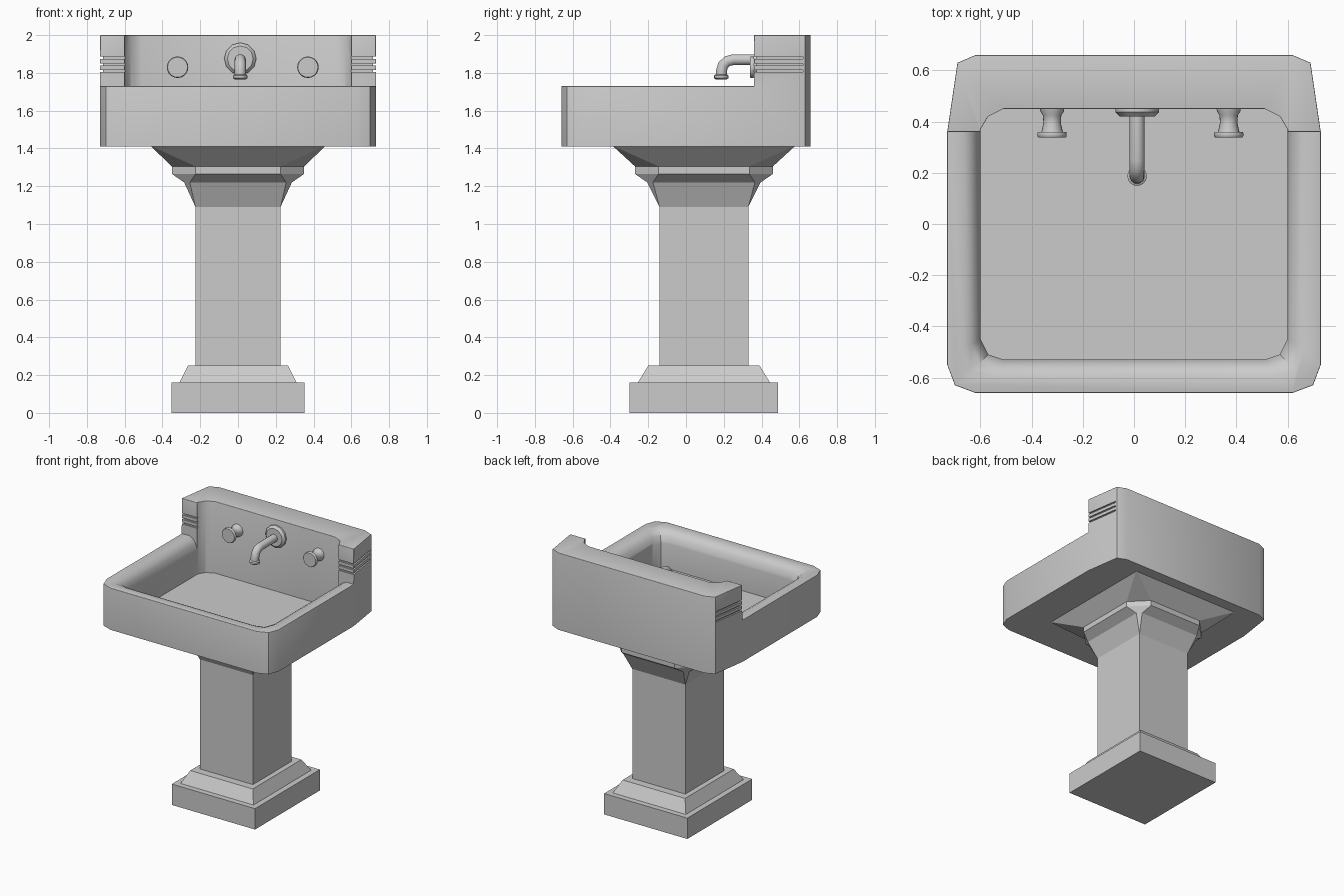
import bpy, bmesh, math

if "Cube" in bpy.data.objects:
    bpy.data.objects.remove(bpy.data.objects["Cube"])


def loft(name, rings, smooth=30):
    """Closed solid skinned through equal-length rings of 3D points."""
    bm = bmesh.new()
    loops = [[bm.verts.new(p) for p in r] for r in rings]
    n = len(loops[0])
    for a, b in zip(loops, loops[1:]):
        for i in range(n):
            j = (i + 1) % n
            bm.faces.new((a[i], a[j], b[j], b[i]))
    bm.faces.new(loops[0][::-1])
    bm.faces.new(loops[-1])
    bmesh.ops.remove_doubles(bm, verts=bm.verts, dist=1e-5)
    bmesh.ops.recalc_face_normals(bm, faces=bm.faces)
    me = bpy.data.meshes.new(name)
    bm.to_mesh(me)
    bm.free()
    ob = bpy.data.objects.new(name, me)
    bpy.context.collection.objects.link(ob)
    shade(ob, smooth)
    return ob


def shade(ob, angle):
    bpy.ops.object.select_all(action='DESELECT')
    ob.select_set(True)
    bpy.context.view_layer.objects.active = ob
    if angle:
        bpy.ops.object.shade_smooth_by_angle(angle=math.radians(angle))


def prism(name, outline, z0, z1):
    return loft(name, [[(x, y, z) for x, y in outline] for z in (z0, z1)], 0)


def mirrored(half):
    """Right half outline (front to back) completed across x = 0."""
    return half + [(-x, y) for x, y in reversed(half)]


def cut(ob, cutter):
    m = ob.modifiers.new("cut", 'BOOLEAN')
    m.operation, m.solver, m.object = 'DIFFERENCE', 'EXACT', cutter
    bpy.context.view_layer.objects.active = ob
    bpy.ops.object.modifier_apply(modifier=m.name)
    bpy.data.objects.remove(cutter, do_unlink=True)


def lathe(name, cx, cz, profile, n=20):
    """Turned part along y; profile is (radius, y)."""
    return loft(name, [[(cx + r * math.cos(k * math.tau / n), y,
                         cz + r * math.sin(k * math.tau / n)) for k in range(n)]
                       for r, y in profile], 40)


# Basin block with backsplash
basin = prism("basin", mirrored([(.62, -.66), (.70, -.63), (.73, -.55), (.73, .36),
                                 (.69, .63), (.62, .66)]), 1.41, 2.0)
cut(basin, prism("step_cut", [(-1, -1), (1, -1), (1, .36), (-1, .36)], 1.73, 2.2))
cut(basin, prism("bowl_cut", mirrored([(.51, -.53), (.57, -.51), (.60, -.45), (.60, .37),
                                       (.57, .42), (.51, .45)]), 1.45, 2.2))

# Rounded inner rim of the bowl
flare = []
for d, z in ((-.01, 1.60), (.003, 1.655), (.015, 1.69), (.035, 1.715), (.07, 1.733)):
    flare.append([(x, y, z) for x, y in mirrored(
        [(.51 + d * .6, -.53 - d), (.57 + d, -.51 - d), (.60 + d, -.45 - d * .6), (.60 + d, .36)])])
cut(basin, loft("rim_cut", flare, 0))

# Softened upper edges
bm = bmesh.new()
bm.from_mesh(basin.data)
bmesh.ops.dissolve_limit(bm, angle_limit=.01, verts=bm.verts, edges=bm.edges)
edges = [e for e in bm.edges if len(e.link_faces) == 2 and e.is_convex
         and e.calc_face_angle() > math.radians(50)
         and (e.verts[0].co.z + e.verts[1].co.z) / 2 > 1.72]
bmesh.ops.bevel(bm, geom=edges, offset=.018, segments=3, profile=.5,
                affect='EDGES', clamp_overlap=True)
bm.to_mesh(basin.data)
bm.free()

# Three decorative grooves around each backsplash end
for s in (-1, 1):
    for z in (1.81, 1.845, 1.88):
        pts = [(.585, .34), (.76, .34), (.72, .62), (.681, .62), (.716, .372), (.585, .372)]
        cut(basin, prism("groove_cut", [(s * x, y) for x, y in pts], z - .006, z + .006))
shade(basin, 32)

# Pedestal: stepped foot, square column, octagonal collar, flared support
CY = .095


def square(hx, hy, c, z):
    return [(x, CY + y, z) for x, y in (
        (hx - c, -hy), (hx, c - hy), (hx, hy - c), (hx - c, hy),
        (c - hx, hy), (-hx, hy - c), (-hx, c - hy), (c - hx, -hy))]


loft("pedestal", [square(*r) for r in (
    (.353, .393, 0, 0), (.353, .393, 0, .16), (.31, .35, 0, .16), (.265, .295, 0, .25),
    (.225, .235, 0, .25), (.225, .235, 0, 1.09), (.285, .30, .03, 1.22),
    (.35, .365, .125, 1.265), (.35, .365, .125, 1.305), (.465, .485, 0, 1.415))], 0)

# Taps
for name, x in (("left_tap", -.32), ("right_tap", .37)):
    lathe(name, x, 1.83, [(.048, .46), (.046, .44), (.036, .425), (.034, .395), (.042, .36),
                          (.055, .36), (.057, .355), (.057, .343), (.053, .338)])

# Spout wall plate
lathe("spout_plate", .012, 1.875, [(.085, .46), (.085, .437), (.068, .42)], 12)

# Spout tube and nozzle
cu = bpy.data.curves.new("spout", 'CURVE')
cu.dimensions = '3D'
cu.bevel_depth, cu.bevel_resolution, cu.use_fill_caps = .03, 3, True
path = [(.44, 1.87), (.25, 1.87), (.218, 1.862), (.196, 1.84), (.188, 1.81), (.187, 1.78)]
sp = cu.splines.new('POLY')
sp.points.add(len(path) - 1)
for p, (y, z) in zip(sp.points, path):
    p.co = (.012, y, z, 1)
spout = bpy.data.objects.new("spout", cu)
bpy.context.collection.objects.link(spout)
nozzle = lathe("spout_nozzle", 0, 0, [(.03, -.012), (.038, -.006), (.038, .008), (.03, .014)], 16)
nozzle.rotation_euler = (math.pi / 2, 0, 0)
nozzle.location = (.012, .187, 1.778)
